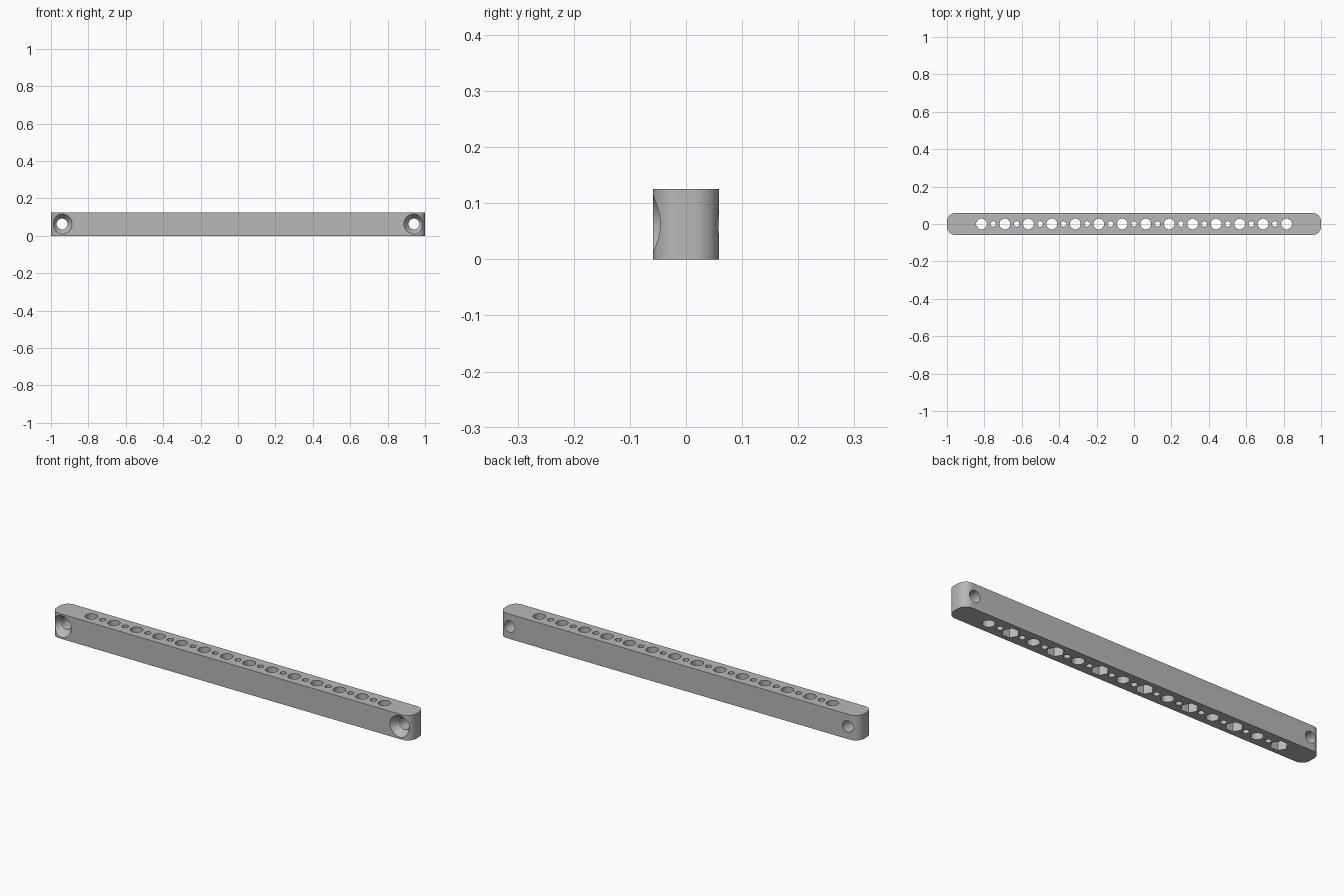
import bpy, bmesh, math
from mathutils import Matrix, Vector

cube = bpy.data.objects.get("Cube")
if cube:
    bpy.data.objects.remove(cube, do_unlink=True)

HALF_W, HEIGHT, CORNER = 0.0585, 0.125, 0.045
PITCH, COUNT = 0.1255, 14
HOLE_R, SMALL_R, HEX_R, HEX_DEPTH = 0.029, 0.015, 0.041, 0.05
SCREW_X, SCREW_Z, SINK_R, SINK_DEPTH = 0.941, 0.063, 0.054, 0.036

grey = bpy.data.materials.new("plain grey")
grey.use_nodes = True
colour = (0.48, 0.48, 0.48, 1)
grey.diffuse_color = colour
grey.node_tree.nodes["Principled BSDF"].inputs["Base Color"].default_value = colour


def make_object(name, bm):
    bmesh.ops.recalc_face_normals(bm, faces=bm.faces)
    mesh = bpy.data.meshes.new(name)
    bm.to_mesh(mesh)
    bm.free()
    mesh.materials.append(grey)
    obj = bpy.data.objects.new(name, mesh)
    bpy.context.collection.objects.link(obj)
    return obj


def add_prism(bm, x, radius, z0, z1, sides):
    place = Matrix.Translation((x, 0, (z0 + z1) / 2))
    bmesh.ops.create_cone(bm, cap_ends=True, segments=sides, radius1=radius,
                          radius2=radius, depth=z1 - z0, matrix=place)


def add_lathe_y(bm, x, z, profile, sides=48):
    # Closed solid turned around an axis parallel to y
    rings = []
    for y, r in profile:
        angles = [math.tau * i / sides for i in range(sides)]
        rings.append([bm.verts.new((x + r * math.cos(a), y, z + r * math.sin(a)))
                      for a in angles])
    for a, b in zip(rings, rings[1:]):
        for i in range(sides):
            j = (i + 1) % sides
            bm.faces.new((a[i], a[j], b[j], b[i]))
    bm.faces.new(rings[0])
    bm.faces.new(rings[-1])


# Bar with rounded vertical corners
bm = bmesh.new()
outline = []
STEPS = 12
for quarter, (sx, sy) in enumerate([(1, 1), (-1, 1), (-1, -1), (1, -1)]):
    for i in range(STEPS + 1):
        a = (quarter + i / STEPS) * math.pi / 2
        outline.append(bm.verts.new((sx * (1 - CORNER) + CORNER * math.cos(a),
                                     sy * (HALF_W - CORNER) + CORNER * math.sin(a), 0)))
base = bm.faces.new(outline)
top = bmesh.ops.extrude_face_region(bm, geom=[base], use_keep_orig=True)["geom"]
bmesh.ops.translate(bm, vec=Vector((0, 0, HEIGHT)),
                    verts=[v for v in top if isinstance(v, bmesh.types.BMVert)])
bar = make_object("perforated_bar", bm)

# Row of large through holes with small ones between
centres = [(i - (COUNT - 1) / 2) * PITCH for i in range(COUNT)]
bm = bmesh.new()
for x in centres:
    add_prism(bm, x, HOLE_R, -0.02, HEIGHT + 0.02, 32)
for x in centres[:-1]:
    add_prism(bm, x + PITCH / 2, SMALL_R, -0.02, HEIGHT + 0.02, 24)
hole_cutter = make_object("hole_cutter", bm)

# Hexagonal nut pockets under every second hole, points along the bar
bm = bmesh.new()
for x in centres[::2]:
    add_prism(bm, x, HEX_R, -0.02, HEX_DEPTH, 6)
    last = bm.verts[:][-12:]
    bmesh.ops.rotate(bm, verts=last, cent=(x, 0, 0),
                     matrix=Matrix.Rotation(math.pi / 2, 3, "Z"))
hex_cutter = make_object("nut_pocket_cutter", bm)

# Countersunk screw holes at both ends
slope = (SINK_R - HOLE_R) / SINK_DEPTH
bm = bmesh.new()
for x in (-SCREW_X, SCREW_X):
    add_lathe_y(bm, x, SCREW_Z, [(-HALF_W - 0.01, SINK_R + 0.01 * slope),
                                 (-HALF_W + SINK_DEPTH, HOLE_R),
                                 (HALF_W + 0.02, HOLE_R)])
screw_cutter = make_object("screw_hole_cutter", bm)

# Cut everything, then keep only the finished bar
cutters = [hole_cutter, hex_cutter, screw_cutter]
for cutter in cutters:
    cutter.hide_render = True
    mod = bar.modifiers.new(cutter.name, "BOOLEAN")
    mod.operation = "DIFFERENCE"
    mod.solver = "EXACT"
    mod.object = cutter
bpy.context.view_layer.update()
evaluated = bar.evaluated_get(bpy.context.evaluated_depsgraph_get())
finished = bpy.data.meshes.new_from_object(evaluated)
bar.modifiers.clear()
bar.data = finished
for cutter in cutters:
    bpy.data.objects.remove(cutter, do_unlink=True)

bpy.ops.object.select_all(action="DESELECT")
bar.select_set(True)
bpy.context.view_layer.objects.active = bar
bpy.ops.object.shade_smooth_by_angle(angle=math.radians(30))
